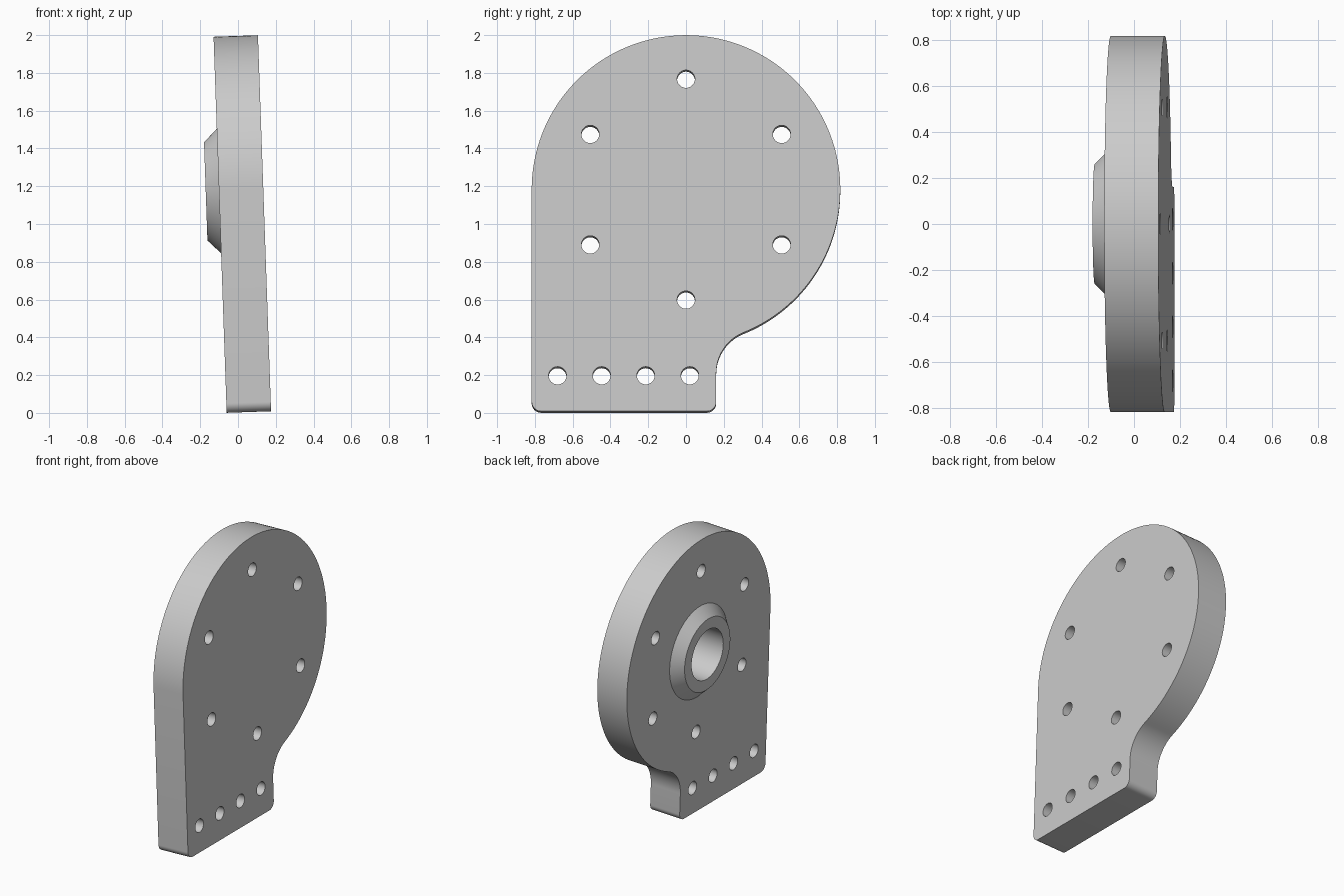
import bpy, bmesh
from math import radians, pi, cos, sin, sqrt
from mathutils import Matrix, Vector

cube = bpy.data.objects.get("Cube")
if cube:
    bpy.data.objects.remove(cube, do_unlink=True)

R = 0.817            # radius of the round head
THICK = 0.235        # plate thickness
BOTTOM = -1.175      # foot, measured from the head centre
NECK = 0.16          # y of the foot's back edge
FILLET = 0.231       # concave neck radius
CORNER = 0.05        # foot corner radius

grey = bpy.data.materials.new("grey metal")
grey.use_nodes = True
colour = (0.6, 0.6, 0.6, 1)
grey.diffuse_color = colour
grey.node_tree.nodes["Principled BSDF"].inputs["Base Color"].default_value = colour


def arc(cy, cz, r, start, end, n):
    """Points of an arc in the y-z plane, angles in radians."""
    steps = [start + (end - start) * i / n for i in range(n + 1)]
    return [(cy + r * cos(a), cz + r * sin(a)) for a in steps]


def finish(bm, name):
    bmesh.ops.recalc_face_normals(bm, faces=bm.faces)
    mesh = bpy.data.meshes.new(name)
    bm.to_mesh(mesh)
    bm.free()
    mesh.materials.append(grey)
    obj = bpy.data.objects.new(name, mesh)
    bpy.context.collection.objects.link(obj)
    return obj


def add_rod(bm, y, z, r1, r2, x1, x2, n):
    """Cylinder or cone along x: r1 at x1, r2 at x2."""
    place = Matrix.Translation(((x1 + x2) / 2, y, z)) @ Matrix.Rotation(pi / 2, 4, 'Y')
    bmesh.ops.create_cone(bm, cap_ends=True, segments=n, radius1=r1, radius2=r2,
                          depth=x2 - x1, matrix=place)


# Plate outline: head, straight front edge, rounded foot and concave neck
fy = NECK + FILLET
fz = -sqrt((R + FILLET) ** 2 - fy ** 2)
tangent = Vector((1, 0)).angle_signed(Vector((fy, fz)))
tangent = -abs(tangent)
outline = arc(0, 0, R, tangent, pi, 120)
outline += arc(-R + CORNER, BOTTOM + CORNER, CORNER, pi, 1.5 * pi, 10)
outline += arc(NECK - CORNER, BOTTOM + CORNER, CORNER, -pi / 2, 0, 10)
outline += arc(fy, fz, FILLET, pi, pi + tangent, 24)[:-1]

bm = bmesh.new()
face = bm.faces.new([bm.verts.new((0, y, z)) for y, z in outline])
ext = bmesh.ops.extrude_face_region(bm, geom=[face])
bmesh.ops.translate(bm, vec=(-THICK, 0, 0),
                    verts=[v for v in ext["geom"] if isinstance(v, bmesh.types.BMVert)])
plate = finish(bm, "mounting_plate")

# Tapered boss, with its root sunk into the plate
bm = bmesh.new()
add_rod(bm, 0, 0, 0.26, 0.36, -THICK - 0.07, -THICK + 0.03, 96)
boss = finish(bm, "boss_tool")

# Bolt circle, foot holes and blind bore
bm = bmesh.new()
spots = arc(0, 0, 0.585, pi / 6, pi / 6 + 5 * pi / 3, 5)
spots += [(-0.68 + 0.2335 * i, -0.986) for i in range(4)]
for y, z in spots:
    add_rod(bm, y, z, 0.047, 0.047, -0.4, 0.2, 40)
add_rod(bm, 0, 0, 0.18, 0.18, -0.4, -0.055, 80)
holes = finish(bm, "hole_tool")

for tool, operation in ((boss, 'UNION'), (holes, 'DIFFERENCE')):
    mod = plate.modifiers.new(tool.name, 'BOOLEAN')
    mod.operation = operation
    mod.solver = 'EXACT'
    mod.object = tool
    tool.hide_render = True

# Bake the booleans, then drop the tools
bpy.context.view_layer.update()
baked = bpy.data.meshes.new_from_object(
    plate.evaluated_get(bpy.context.evaluated_depsgraph_get()))
plate.modifiers.clear()
plate.data = baked
for tool in (boss, holes):
    bpy.data.objects.remove(tool, do_unlink=True)

# Lean the plate slightly and stand it on the ground
plate.data.transform(Matrix.Translation((0.134, 0, 1.183)) @ Matrix.Rotation(radians(-2), 4, 'Y'))
bpy.ops.object.select_all(action='DESELECT')
plate.select_set(True)
bpy.context.view_layer.objects.active = plate
bpy.ops.object.shade_smooth_by_angle(angle=radians(25))
